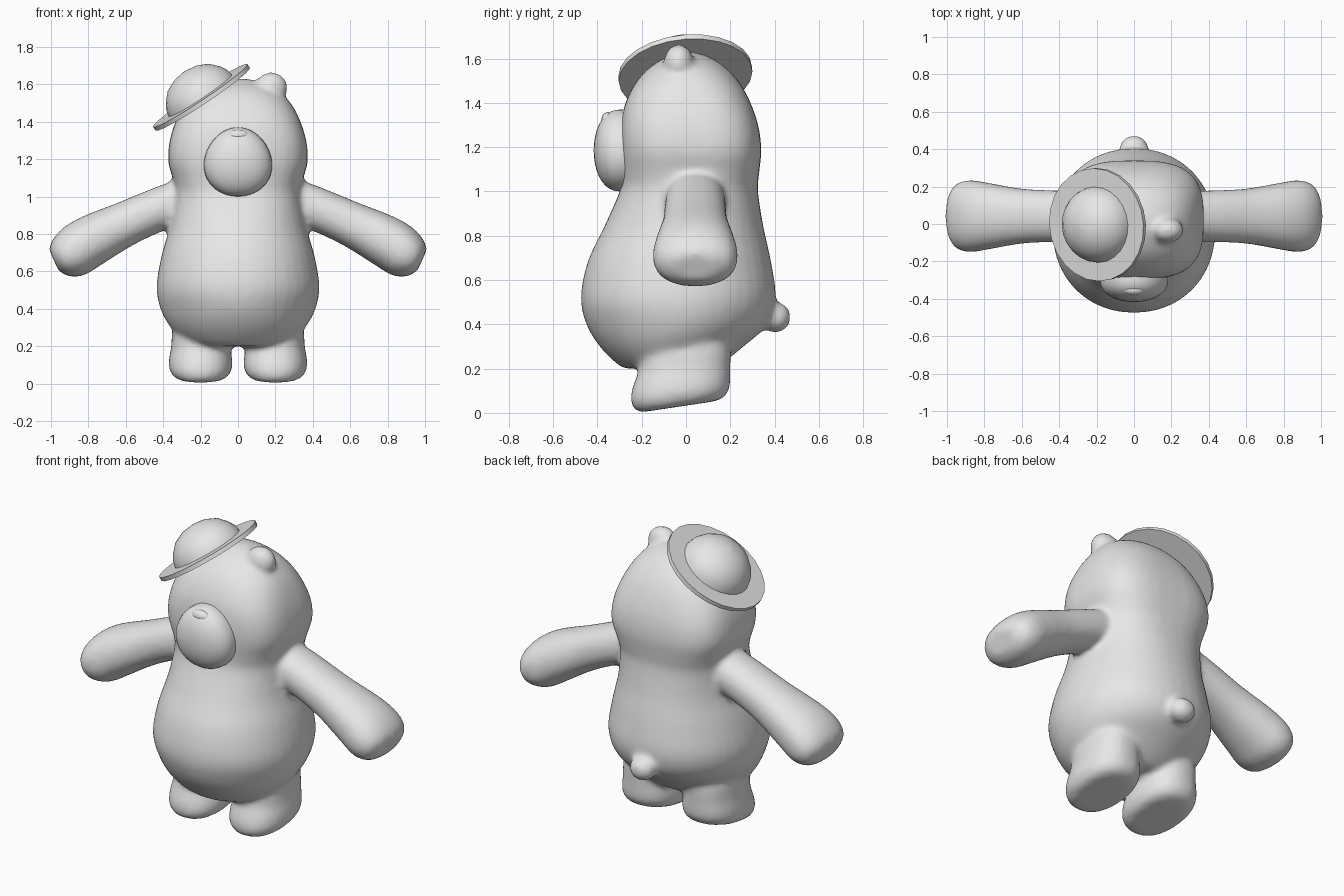
import bpy, bmesh, math
from mathutils import Matrix, Vector

if "Cube" in bpy.data.objects:
    bpy.data.objects.remove(bpy.data.objects["Cube"])

GREY = (0.8, 0.8, 0.8, 1)
mat = bpy.data.materials.new("plain grey")
mat.use_nodes = True
mat.diffuse_color = GREY
next(n for n in mat.node_tree.nodes if n.type == 'BSDF_PRINCIPLED').inputs["Base Color"].default_value = GREY


def make_object(name, bm):
    bmesh.ops.recalc_face_normals(bm, faces=bm.faces)
    mesh = bpy.data.meshes.new(name)
    bm.to_mesh(mesh)
    bm.free()
    mesh.materials.append(mat)
    ob = bpy.data.objects.new(name, mesh)
    bpy.context.collection.objects.link(ob)
    return ob


def shade(ob, angle):
    bpy.ops.object.select_all(action='DESELECT')
    ob.select_set(True)
    bpy.context.view_layer.objects.active = ob
    bpy.ops.object.shade_smooth_by_angle(angle=math.radians(angle))


def refine(stations, steps=4):
    """Catmull-Rom interpolation of station tuples."""
    out = []
    last = len(stations) - 1
    for i in range(last):
        a, b, c, d = (stations[min(max(k, 0), last)] for k in range(i - 1, i + 3))
        for s in range(steps):
            t = s / steps
            out.append([q + t / 2 * (r - p + t * (2*p - 5*q + 4*r - w + t * (3*(q - r) + w - p)))
                        for p, q, r, w in zip(a, b, c, d)])
    return out + [list(stations[last])]


def loop(rx, ry, power=2.0, count=40):
    """Points of a superellipse."""
    pts = []
    for i in range(count):
        a = math.tau * i / count
        c, s = math.cos(a), math.sin(a)
        pts.append((math.copysign(abs(c) ** (2 / power), c) * rx,
                    math.copysign(abs(s) ** (2 / power), s) * ry))
    return pts


def loft(bm, rings):
    rows = [[bm.verts.new(p) for p in ring] for ring in rings]
    n = len(rows[0])
    for low, high in zip(rows, rows[1:]):
        for i in range(n):
            j = (i + 1) % n
            bm.faces.new((low[i], low[j], high[j], high[i]))
    bm.faces.new(rows[0][::-1])
    bm.faces.new(rows[-1])


def ball(bm, centre, radii, u=28, v=18):
    m = Matrix.Translation(centre) @ Matrix.Diagonal((*radii, 1))
    return bmesh.ops.create_uvsphere(bm, u_segments=u, v_segments=v, radius=1, matrix=m)["verts"]


# Body, limbs, ears and tail, fused into one soft skin
bm = bmesh.new()

# Torso and head: height, half width, front y, back y, squareness
torso = [(0.2, 0.2, -0.27, 0.12, 2), (0.22, 0.28, -0.31, 0.16, 2),
         (0.3, 0.36, -0.39, 0.26, 2), (0.4, 0.415, -0.45, 0.37, 2),
         (0.52, 0.435, -0.475, 0.405, 2.1), (0.68, 0.41, -0.445, 0.385, 2.1),
         (0.84, 0.365, -0.37, 0.35, 2.2), (1.0, 0.34, -0.3, 0.325, 2.5),
         (1.08, 0.345, -0.29, 0.33, 2.8), (1.18, 0.372, -0.295, 0.34, 3),
         (1.28, 0.368, -0.295, 0.33, 3), (1.38, 0.342, -0.28, 0.3, 2.8),
         (1.48, 0.295, -0.235, 0.25, 2.5), (1.56, 0.225, -0.165, 0.18, 2.2),
         (1.61, 0.13, -0.08, 0.1, 2), (1.63, 0.04, -0.02, 0.03, 2)]
loft(bm, [[(x, y + (f + b) / 2, z) for x, y in loop(w, (b - f) / 2, p)]
          for z, w, f, b, p in refine(torso)])

# Legs: height, half width, front y, back y; the soles rise towards the heel
leg = [(0, 0.11, -0.2, 0.13), (0.015, 0.145, -0.23, 0.17), (0.06, 0.168, -0.25, 0.195),
       (0.12, 0.168, -0.24, 0.2), (0.19, 0.157, -0.215, 0.2),
       (0.3, 0.15, -0.2, 0.2), (0.42, 0.12, -0.16, 0.17)]
# Arms: x, z, half thickness, half depth
arm = [(0.2, 1.0, 0.13, 0.13), (0.4, 0.94, 0.117, 0.137), (0.6, 0.855, 0.12, 0.147),
       (0.78, 0.765, 0.138, 0.178), (0.88, 0.705, 0.138, 0.192),
       (0.95, 0.67, 0.105, 0.168), (0.985, 0.66, 0.06, 0.1)]
lean = Vector((0.41, 0.91))
for side in (1, -1):
    rings = []
    for z, w, f, b in refine(leg):
        slope = 0.15 * max(0, 1 - z / 0.25)
        rings.append([(side * (0.2 + x), y + (f + b) / 2,
                       z + slope * (y + (f + b) / 2 + 0.22))
                      for x, y in loop(w, (b - f) / 2, 2.3)])
    loft(bm, rings)
    loft(bm, [[(side * (x + lean.x * t), 0.042 + d, z + lean.y * t)
               for t, d in loop(thick, deep, 2.2)]
              for x, z, thick, deep in refine(arm)])
    ball(bm, (side * 0.178, -0.033, 1.58), (0.088, 0.068, 0.085))

# Tail
ball(bm, (0, 0.405, 0.432), (0.078, 0.068, 0.07))

body = make_object("body", bm)
fuse = body.modifiers.new("fuse", 'REMESH')
fuse.mode = 'VOXEL'
fuse.voxel_size = 0.016
fuse.use_smooth_shade = True
soften = body.modifiers.new("soften", 'SMOOTH')
soften.factor = 0.5
soften.iterations = 8

# Muzzle, a little wider at the bottom
bm = bmesh.new()
for v in ball(bm, (0, 0, 0), (1, 1, 1)):
    t = v.co.z
    v.co.x *= 0.175 * (1.04 - 0.1 * t)
    v.co.y = -0.295 + 0.122 * math.copysign(abs(v.co.y) ** 0.85, v.co.y)
    v.co.z = 1.185 + 0.185 * t
shade(make_object("muzzle", bm), 60)

# Nose
bm = bmesh.new()
ball(bm, (0, -0.352, 1.325), (0.057, 0.03, 0.033), 20, 12)
shade(make_object("nose", bm), 60)

# Hat, turned from a profile and tipped to one side
bm = bmesh.new()
profile = [(0.02, -0.012), (0.303, -0.012), (0.303, 0.012), (0.203, 0.012), (0.196, 0.045),
           (0.175, 0.082), (0.135, 0.126), (0.075, 0.155), (0.01, 0.166)]
loft(bm, [[(x, y, z) for x, y in loop(r, r, 2, 24)] for r, z in profile])
hat = make_object("hat", bm)
hat.location = (-0.195, -0.003, 1.53)
hat.rotation_euler = (math.radians(5), math.radians(-33.7), 0)
shade(hat, 40)
